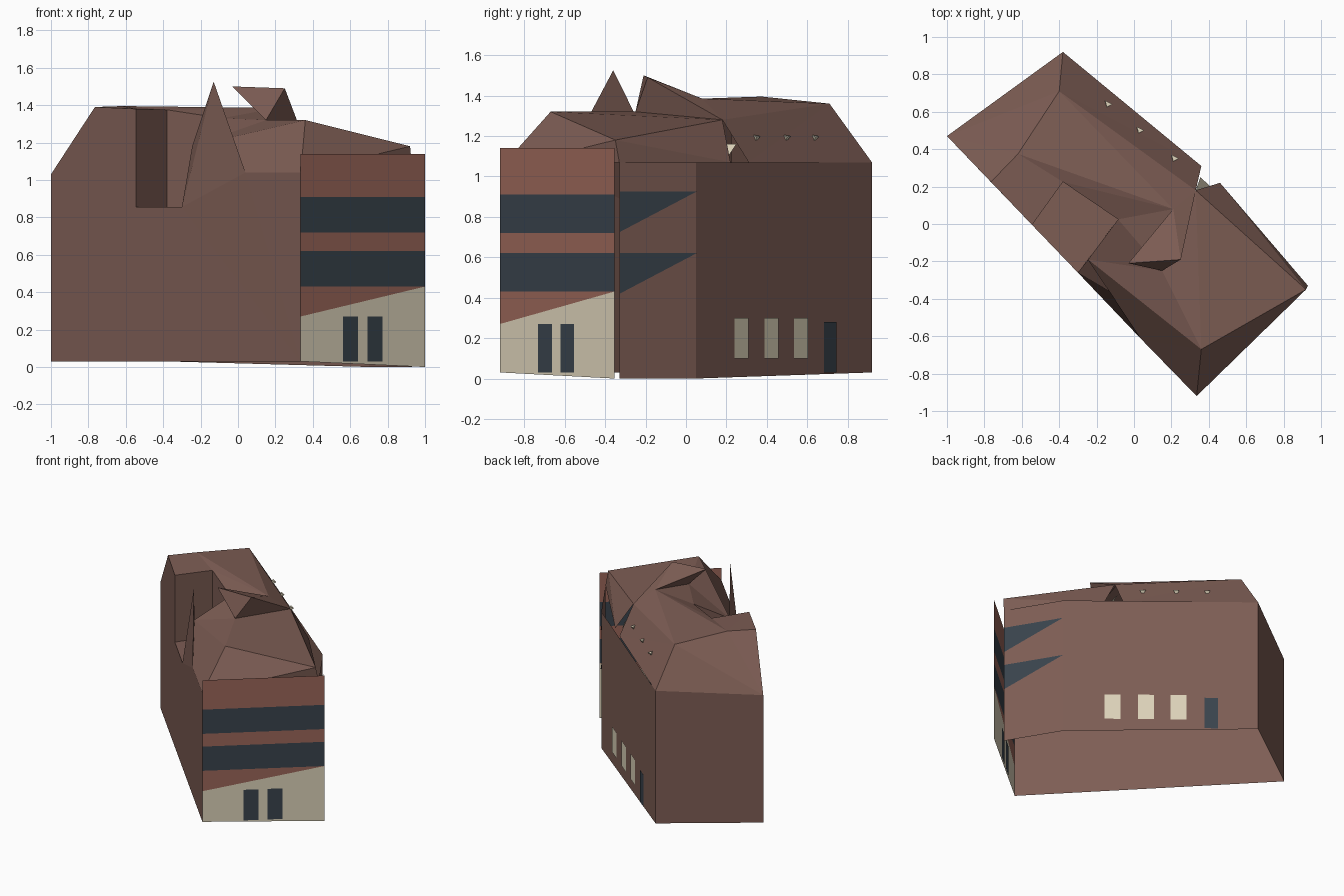
import bpy, bmesh, math
from mathutils import Vector

if "Cube" in bpy.data.objects:
    bpy.data.objects.remove(bpy.data.objects["Cube"])


def material(name, rgb):
    lin = [((c / 255 + 0.055) / 1.055) ** 2.4 for c in rgb]
    m = bpy.data.materials.new(name)
    m.diffuse_color = (*lin, 1)
    m.use_nodes = True
    m.node_tree.nodes["Principled BSDF"].inputs["Base Color"].default_value = m.diffuse_color
    return m


BROWN = material("brown_cladding", (125, 93, 84))
RED = material("red_brick", (154, 102, 89))
DARK = material("dark_glass", (57, 67, 76))
CREAM = material("cream_plaster", (220, 210, 185))


def build(name, polys, mats, slots=None, fix=True):
    """Make an object from polygons given as lists of 3D points."""
    bm = bmesh.new()
    for i, poly in enumerate(polys):
        f = bm.faces.new([bm.verts.new(p) for p in poly])
        f.material_index = slots[i] if slots else 0
    bmesh.ops.remove_doubles(bm, verts=bm.verts, dist=1e-4)
    if fix:
        bmesh.ops.recalc_face_normals(bm, faces=bm.faces)
    bmesh.ops.triangulate(bm, faces=[f for f in bm.faces if len(f.verts) > 3])
    me = bpy.data.meshes.new(name)
    bm.to_mesh(me)
    bm.free()
    for m in mats:
        me.materials.append(m)
    ob = bpy.data.objects.new(name, me)
    bpy.context.collection.objects.link(ob)
    return ob


def on_wall(a, b, pts, off=0.0):
    """Map (fraction along a-b, height) to 3D, pushed outward by off."""
    d = Vector((b[0] - a[0], b[1] - a[1], 0))
    n = Vector((d.y, -d.x, 0)).normalized() * off
    return [Vector((a[0], a[1], 0)) + d * t + n + Vector((0, 0, z)) for t, z in pts]


def rect(t0, t1, z0, z1):
    return [(t0, z0), (t1, z0), (t1, z1), (t0, z1)]


# Plan corners
west, north, bend, east, south = (-1, .47), (-.38, .92), (.70, .05), (.93, -.33), (.335, -.92)
facade_end = (1.0, -.355)

# Wall corners
A0, A1 = (*west, .03), (*west, 1.03)
B0, B1 = (*north, .03), (*north, 1.07)
C0, C1 = (*bend, 0), (*bend, 1.07)
E0, E1 = (*east, 0), (*east, 1.07)
F0, F1 = (*south, .03), (*south, 1.04)
gable = (-.765, .225, 1.39)
# Terrace recess corners
J0, J1 = (-.545, -.005, .855), (-.545, -.005, 1.38)
M0, M1 = (-.38, .225, .855), (-.38, .225, 1.375)
T0, T1 = (-.085, .025, .855), (-.085, .025, 1.33)
S0, S1 = (-.30, -.26, .855), (-.245, -.19, 1.18)
# Roof points
P, Q = (-.40, .71, 1.36), (-.62, .375, 1.395)
G, N, K = (.21, .08, 1.385), (.33, .18, 1.28), (.36, .31, 1.07)
K2, E2, R = (.46, .22, 1.07), (.92, -.35, 1.18), (.36, -.67, 1.32)
L, D, C = (-.03, -.21, 1.50), (.25, -.19, 1.49), (.15, -.25, 1.32)
V = (.04, -.617, 1.04)

shell = [
    # outer walls
    [A0, B0, B1, A1], [B0, C0, C1, B1], [C0, E0, E1, C1],
    [A0, A1, gable, J1, J0], [A0, J0, S0, F0], [S0, V, F0], [V, F1, F0],
    # terrace recess
    [J0, J1, M1, M0], [M0, M1, T1, T0], [J0, M0, T0, S0], [S0, T0, T1, S1], [S0, S1, V],
    # main roof
    [A1, B1, P], [A1, P, Q], [A1, Q, gable], [gable, Q, M1, J1],
    [Q, G, T1, M1], [Q, P, G], [B1, K, P], [P, K, N], [P, N, G],
    # lower roof
    [S1, T1, C], [S1, C, R], [T1, G, C], [C, N, R], [G, N, C],
    [S1, R, V], [R, F1, V], [N, E2, R], [N, K2, E2], [K2, E1, E2],
    [R, E2, F1], [F1, E2, E1],
]
build("building_shell", shell, [BROWN])

# Folded roof light and pointed sail on the terrace edge
build("roof_fold", [[L, D, G], [L, C, D], [D, N, G], [D, C, N], [L, G, C]], [BROWN])
X = (-.13, -.36, 1.525)
build("terrace_sail", [[S0, V, X], [S0, X, S1], [S1, X, V]], [BROWN])

# Front facade: plaster base with a sloping top, then brick and window bands
bands = [rect(0, 1, a, b) for a, b in ((.43, .62), (.62, .72), (.72, .91), (.91, 1.14))]
outline = [[(0, .03), (1, 0), (1, .43), (0, .27)], [(0, .27), (1, .43), (0, .43)]] + bands
build("front_facade", [on_wall(south, facade_end, p) for p in outline],
      [CREAM, RED, DARK], [0, 1, 2, 1, 2, 1], fix=False)
for side, off in (("outer", .004), ("inner", -.004)):
    build(f"facade_doors_{side}",
          [on_wall(south, facade_end, rect(a, a + .12, .03, .27), off)
           for a in (.338, .534)], [DARK], fix=False)


# Long back wall: three windows and a door, located by y
def along(y):
    return (y - bend[1]) / (north[1] - bend[1])


build("back_windows",
      [on_wall(bend, north, rect(along(y), along(y + .07), .1, .3), .005)
       for y in (.235, .385, .53)], [CREAM], fix=False)
build("back_door", [on_wall(bend, north, rect(along(.68), along(.74), .03, .28), .005)],
      [DARK], fix=False)

# Tapering window bands on the bent wall
build("tapered_windows",
      [on_wall(east, bend, [(0, z - .2), (1, z), (0, z)], .005) for z in (.62, .925)],
      [DARK], fix=False)

# Small roof vents on the back slope
for i, (x, y) in enumerate(((-.14, .64), (.03, .50), (.215, .35))):
    a, b, c, d = ((x - .015, y + .02, 1.20), (x + .025, y, 1.195),
                  (x - .005, y - .015, 1.205), (x - .01, y - .01, 1.165))
    build(f"roof_vent_{i + 1}", [[a, b, c], [a, b, d], [b, c, d], [a, c, d]], [CREAM])

# Skylight where the two roofs meet
build("corner_skylight", [[(.33, .18, 1.16), (.42, .19, 1.07), (.355, .25, 1.16)],
                          [(.33, .18, 1.07), (.42, .19, 1.07), (.33, .18, 1.16)]], [CREAM])
